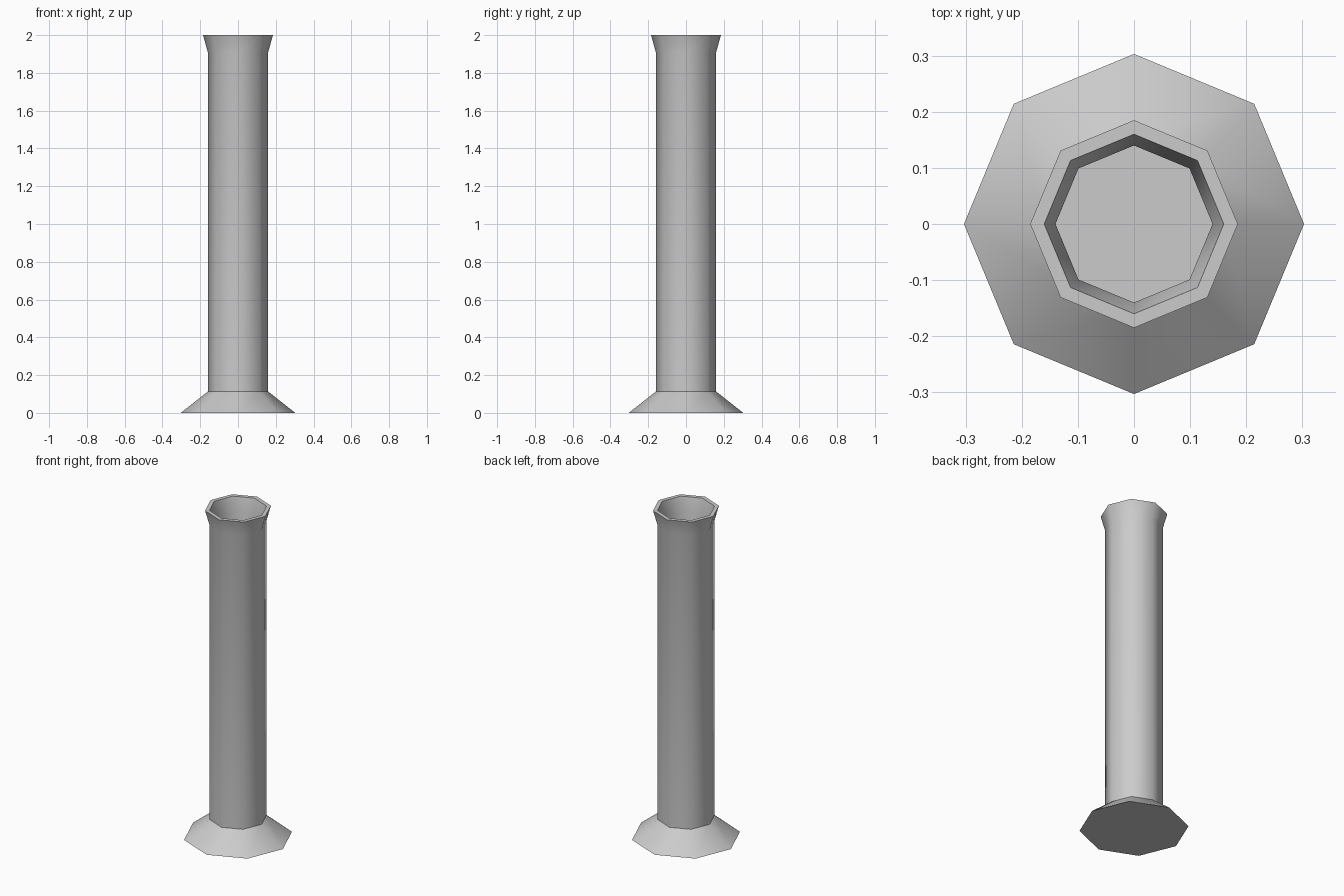
import bpy
import bmesh
import math

if "Cube" in bpy.data.objects:
    bpy.data.objects.remove(bpy.data.objects["Cube"])

SIDES = 8


def lathe(name, profile):
    """Revolve (radius, z) points into a closed octagonal solid with end caps."""
    bm = bmesh.new()
    rings = []
    for r, z in profile:
        rings.append([bm.verts.new((r * math.cos(math.tau * i / SIDES),
                                    r * math.sin(math.tau * i / SIDES), z))
                      for i in range(SIDES)])
    for a, b in zip(rings, rings[1:]):
        for i in range(SIDES):
            j = (i + 1) % SIDES
            bm.faces.new((a[i], a[j], b[j], b[i]))
    bm.faces.new(list(reversed(rings[0])))
    bm.faces.new(rings[-1])
    bmesh.ops.recalc_face_normals(bm, faces=bm.faces[:])
    mesh = bpy.data.meshes.new(name)
    bm.to_mesh(mesh)
    bm.free()
    obj = bpy.data.objects.new(name, mesh)
    bpy.context.collection.objects.link(obj)
    bpy.context.view_layer.objects.active = obj
    obj.select_set(True)
    bpy.ops.object.shade_smooth_by_angle(angle=math.radians(48))
    return obj


# Hollow tube: splayed foot, straight shaft, flared lip, then the inner wall and floor
lathe("octagonal_tube", [
    (0.303, 0.0), (0.16, 0.113), (0.16, 1.91), (0.185, 2.0),
    (0.16, 2.0), (0.14, 1.91), (0.14, 0.113),
])
